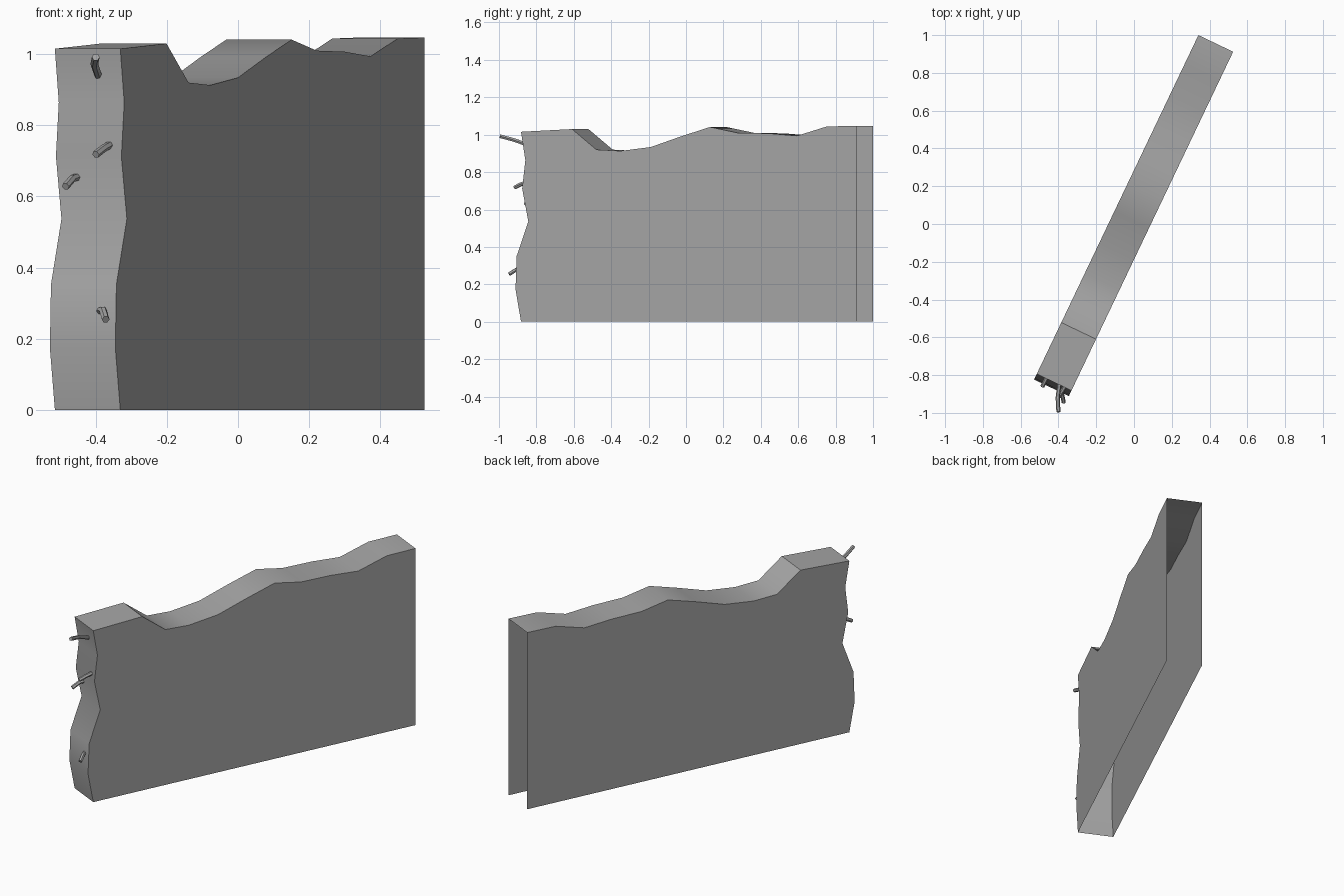
import bpy
import bmesh
import math
from mathutils import Vector

cube = bpy.data.objects.get("Cube")
if cube:
    bpy.data.objects.remove(cube, do_unlink=True)

# One concrete grey for everything
grey = bpy.data.materials.new("concrete_grey")
grey.use_nodes = True
COLOR = (0.38, 0.38, 0.38, 1)
grey.diffuse_color = COLOR
grey.node_tree.nodes["Principled BSDF"].inputs["Base Color"].default_value = COLOR

END = Vector((0.525, 0.912, 0))         # intact end of the wall's right-hand face
SLOPE = 1.792 / 0.855                   # run of the wall in plan, y per x
THICKNESS = Vector((-0.184, 0.088, 0))

# Outline as (x, z): ragged broken end going up, then the crumbled top
BROKEN_END = [(-0.331, 0), (-0.345, 0.174), (-0.342, 0.352), (-0.3125, 0.537),
              (-0.328, 0.712), (-0.32, 0.864), (-0.331, 1.0155)]
TOP = [(-0.201, 1.03), (-0.139, 0.92), (-0.077, 0.913), (0, 0.934), (0.08, 0.993),
       (0.151, 1.041), (0.221, 1.01), (0.30, 1.007), (0.373, 0.994),
       (0.449, 1.044), (0.525, 1.047)]


def on_wall(x, z):
    return Vector((x, END.y + (x - END.x) * SLOPE, z))


def finish(name, bm, angle):
    mesh = bpy.data.meshes.new(name)
    bm.to_mesh(mesh)
    bm.free()
    mesh.materials.append(grey)
    obj = bpy.data.objects.new(name, mesh)
    bpy.context.collection.objects.link(obj)
    bpy.ops.object.select_all(action='DESELECT')
    obj.select_set(True)
    bpy.context.view_layer.objects.active = obj
    bpy.ops.object.shade_smooth_by_angle(angle=math.radians(angle))
    return obj


# Hollow wall: two flat sides joined by a strip, open below and at the intact end
bm = bmesh.new()
outline = [on_wall(x, z) for x, z in BROKEN_END + TOP]
near = [bm.verts.new(p) for p in outline]
far = [bm.verts.new(p + THICKNESS) for p in outline]
near_foot = bm.verts.new(END)
far_foot = bm.verts.new(END + THICKNESS)
for i in range(len(near) - 1):
    bm.faces.new((near[i], far[i], far[i + 1], near[i + 1]))
bm.faces.new([near_foot] + near[::-1])
bm.faces.new(far + [far_foot])
bmesh.ops.recalc_face_normals(bm, faces=bm.faces)
finish("broken_wall", bm, 35)


# Bent reinforcing rods poking out of the broken end
def rod(name, points, radius=0.011, sides=6):
    pts = [Vector(p) for p in points]
    bm = bmesh.new()
    rings = []
    for i, p in enumerate(pts):
        axis = (pts[min(i + 1, len(pts) - 1)] - pts[max(i - 1, 0)]).normalized()
        u = axis.cross(Vector((0, 0, 1))).normalized()
        v = axis.cross(u)
        rings.append([bm.verts.new(p + radius * (u * math.cos(a) + v * math.sin(a)))
                      for a in (math.tau * k / sides for k in range(sides))])
    for a, b in zip(rings, rings[1:]):
        for k in range(sides):
            j = (k + 1) % sides
            bm.faces.new((a[k], a[j], b[j], b[k]))
    bm.faces.new(rings[0])
    bm.faces.new(rings[-1])
    bmesh.ops.recalc_face_normals(bm, faces=bm.faces)
    finish(name, bm, 30)


rod("top_rod", [(-0.393, -0.83, 0.94), (-0.404, -0.92, 0.972), (-0.40, -0.995, 0.992)])
rod("upper_rod", [(-0.36, -0.85, 0.745), (-0.377, -0.88, 0.736), (-0.40, -0.915, 0.718)])
rod("middle_rod", [(-0.44, -0.78, 0.658), (-0.465, -0.82, 0.651), (-0.485, -0.86, 0.628)])
rod("lower_rod", [(-0.392, -0.865, 0.277), (-0.38, -0.905, 0.28), (-0.372, -0.945, 0.254)])
